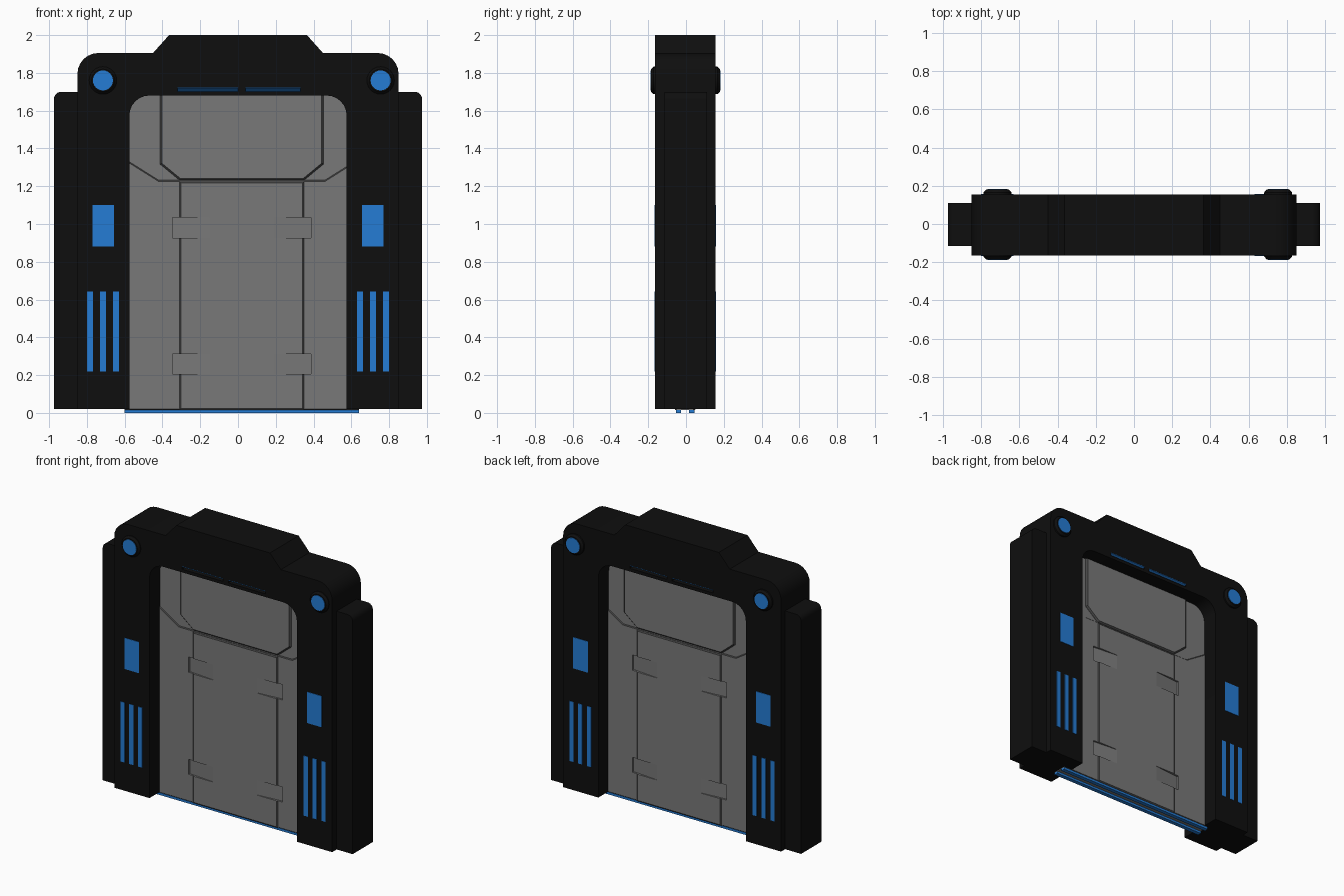
import bpy, bmesh, math
from mathutils import Vector

if "Cube" in bpy.data.objects:
    bpy.data.objects.remove(bpy.data.objects["Cube"])


def material(name, rgb):
    m = bpy.data.materials.new(name)
    m.diffuse_color = (*rgb, 1)
    m.use_nodes = True
    m.node_tree.nodes["Principled BSDF"].inputs["Base Color"].default_value = m.diffuse_color
    return m


BLACK = material("frame black", (0.0045, 0.0045, 0.0045))
GREY = material("door grey", (0.19, 0.19, 0.19))
SEAM = material("seam dark grey", (0.06, 0.06, 0.06))
BLUE = material("light blue", (0.018, 0.2, 0.66))

YC = -0.005      # centre of the thickness
HALF = 0.16      # half thickness of the frame
XC = 0.02        # door and lights sit slightly off centre


def loft(name, rings, mats, seam_rows=()):
    """Closed solid through matching rings of 3D points."""
    bm = bmesh.new()
    rows = [[bm.verts.new(p) for p in r] for r in rings]
    n = len(rows[0])
    bm.faces.new(rows[0])
    bm.faces.new(rows[-1])
    for k in range(len(rows) - 1):
        for i in range(n):
            j = (i + 1) % n
            f = bm.faces.new((rows[k][i], rows[k][j], rows[k + 1][j], rows[k + 1][i]))
            f.material_index = 1 if k in seam_rows else 0
    bmesh.ops.recalc_face_normals(bm, faces=bm.faces)
    me = bpy.data.meshes.new(name)
    bm.to_mesh(me)
    bm.free()
    for m in mats:
        me.materials.append(m)
    ob = bpy.data.objects.new(name, me)
    bpy.context.collection.objects.link(ob)
    return ob


def inset(pts, d):
    """Move a counter-clockwise outline inwards by d."""
    out = []
    for i, p in enumerate(pts):
        a, b, c = Vector(pts[i - 1]), Vector(p), Vector(pts[(i + 1) % len(pts)])
        u, v = (b - a).normalized(), (c - b).normalized()
        n1, n2 = Vector((-u.y, u.x)), Vector((-v.y, v.x))
        out.append(tuple(b + (n1 + n2) * d / (1 + n1.dot(n2))))
    return out


def prism(name, pts, y0, y1, mats, chamfer=0, depth=0):
    """Extrude an x-z outline through y, optionally with chamfered rims."""
    def ring(q, y):
        return [(x, y, z) for x, z in q]
    if not chamfer:
        return loft(name, [ring(pts, y0), ring(pts, y1)], mats)
    small = inset(pts, chamfer)
    return loft(name, [ring(small, y0), ring(pts, y0 + depth),
                       ring(pts, y1 - depth), ring(small, y1)], mats,
                (0, 2) if len(mats) > 1 else ())


def rounded(corners, steps=6):
    """Outline from (x, z, radius) corners."""
    out = []
    for i, (x, z, r) in enumerate(corners):
        p = Vector((x, z))
        if r == 0:
            out.append((x, z))
            continue
        a = p + (Vector(corners[i - 1][:2]) - p).normalized() * r
        b = p + (Vector(corners[(i + 1) % len(corners)][:2]) - p).normalized() * r
        c = a + b - p
        for k in range(steps + 1):
            t = k / steps * math.pi / 2
            out.append(tuple(c + (a - c) * math.cos(t) + (b - c) * math.sin(t)))
    return out


def rect(x0, x1, z0, z1):
    return [(x0, z0), (x1, z0), (x1, z1), (x0, z1)]


def circle(x, z, r, n=24):
    return [(x + r * math.cos(2 * math.pi * i / n), z + r * math.sin(2 * math.pi * i / n))
            for i in range(n)]


def cut(ob, cutter):
    mod = ob.modifiers.new("cut", 'BOOLEAN')
    mod.operation = 'DIFFERENCE'
    mod.solver = 'EXACT'
    mod.object = cutter
    bpy.context.view_layer.objects.active = ob
    bpy.ops.object.modifier_apply(modifier=mod.name)


def smooth(ob):
    bpy.ops.object.select_all(action='DESELECT')
    ob.select_set(True)
    bpy.context.view_layer.objects.active = ob
    bpy.ops.object.shade_smooth_by_angle(angle=math.radians(30))


# Arched frame with raised header
frame = prism("frame", rounded([
    (-0.85, 0.02, 0), (-0.575, 0.02, 0), (-0.575, 1.68, 0.105), (0.575, 1.68, 0.105),
    (0.575, 0.02, 0), (0.85, 0.02, 0), (0.85, 1.905, 0.11), (0.45, 1.905, 0),
    (0.365, 2.0, 0), (-0.365, 2.0, 0), (-0.45, 1.905, 0), (-0.85, 1.905, 0.11)]),
    YC - HALF, YC + HALF, [BLACK])

# Downward-tilted header lights set in notches, on both faces
for s in (-1, 1):
    for x0, x1 in ((-0.32, 0.0), (0.04, 0.33)):
        def bar(profile):
            return [[(x, YC + s * d, z) for d, z in profile] for x in (x0, x1)]
        notch = loft("notch_cutter", bar([(0.18, 1.734), (0.18, 1.702), (0.12, 1.702)]), [BLACK])
        cut(frame, notch)
        bpy.data.objects.remove(notch)
        loft("header_light", bar([(0.16, 1.723), (0.16, 1.719), (0.126, 1.702), (0.12, 1.702)]), [BLUE])
smooth(frame)

# Outer side pillars and side lights
for s in (-1, 1):
    x0, x1 = 0.845 * s, 0.975 * s
    pillar = [(x0, 0.02, 0), (x1, 0.02, 0), (x1, 1.7, 0.04), (x0, 1.7, 0)]
    smooth(prism("side_pillar", rounded(pillar), -0.115, 0.11, [BLACK]))

    # Round lamp housing running through the frame
    cx = XC + 0.735 * s
    smooth(prism("lamp_housing", circle(cx, 1.76, 0.073), YC - 0.18, YC + 0.185,
                 [BLACK], 0.013, 0.014))

    cp = 0.7125 * s
    for f in (-1, 1):
        def plate(name, pts, surface):
            a, b = YC + f * (surface - 0.002), YC + f * (surface + 0.003)
            prism(name, pts, min(a, b), max(a, b), [BLUE])
        plate("round_lamp", circle(cx, 1.76, 0.053), 0.18 if f < 0 else 0.185)
        plate("square_lamp", rect(cp - 0.057, cp + 0.057, 0.88, 1.1), HALF)
        for k in (-1, 0, 1):
            c = 0.715 * s + 0.069 * k
            plate("strip_lamp", rect(c - 0.016, c + 0.016, 0.22, 0.643), HALF)

# Door: slab, lower leaf and two raised panels, the same on both faces
slab = prism("door_slab", rect(XC - 0.62, XC + 0.62, 0.015, 1.72), YC - 0.045, YC + 0.045, [GREY])
leaf = prism("lower_leaf", [
    (XC - 0.62, 0.015), (XC + 0.62, 0.015), (XC + 0.62, 1.345), (XC + 0.44, 1.232),
    (XC - 0.44, 1.232), (XC - 0.62, 1.345)], YC - 0.051, YC + 0.051, [GREY, SEAM], 0.006, 0.006)
prism("upper_panel", [
    (XC - 0.33, 1.232), (XC + 0.33, 1.232), (XC + 0.433, 1.317), (XC + 0.433, 1.72),
    (XC - 0.433, 1.72), (XC - 0.433, 1.317)], YC - 0.057, YC + 0.057, [GREY, SEAM], 0.01, 0.01)
panel = prism("lower_panel", rect(XC - 0.33, XC + 0.33, 0.015, 1.224),
              YC - 0.057, YC + 0.057, [GREY, SEAM], 0.008, 0.006)

# Ramped finger recesses in the lower door
for z0, z1 in ((0.927, 1.035), (0.207, 0.313)):
    for s in (-1, 1):
        for f in (-1, 1):
            outline = [(0.367, 0.08), (0.367, 0.037), (0.17, 0.055), (0.17, 0.08)]
            wedge = loft("recess_cutter", [[(XC + s * x, YC + f * y, z) for x, y in outline]
                                           for z in (z0, z1)], [GREY])
            for ob in (slab, leaf, panel):
                cut(ob, wedge)
            bpy.data.objects.remove(wedge)

# Blue sill strips under the door
for y in (-0.035, 0.035):
    prism("sill_light", rect(XC - 0.62, XC + 0.62, 0.0, 0.016), YC + y - 0.014, YC + y + 0.014, [BLUE])
